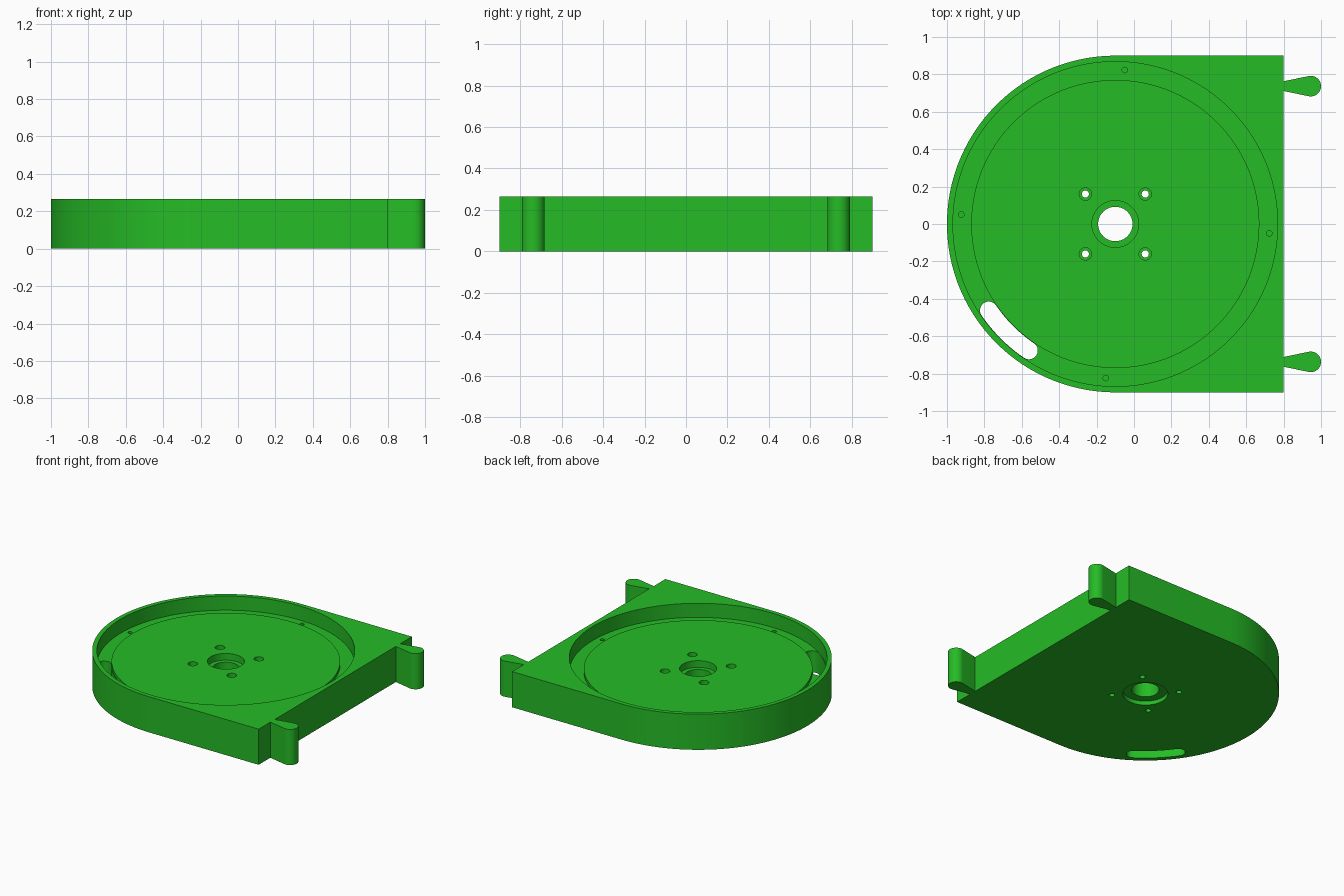
import bpy, bmesh, math
from math import cos, sin, pi, radians

if "Cube" in bpy.data.objects:
    bpy.data.objects.remove(bpy.data.objects["Cube"])

H = 0.265            # overall height
CX = -0.1            # centre of the round pocket
LEDGE, FLOOR = 0.16, 0.185

green = bpy.data.materials.new("green")
green.diffuse_color = (0.019, 0.50, 0.019, 1)
green.use_nodes = True
green.node_tree.nodes["Principled BSDF"].inputs["Base Color"].default_value = green.diffuse_color


def arc(cx, cy, r, a0, a1, n):
    """Points on an arc, angles in degrees."""
    return [(cx + r * cos(radians(a0 + (a1 - a0) * i / n)),
             cy + r * sin(radians(a0 + (a1 - a0) * i / n))) for i in range(n + 1)]


def prism(name, pts, z0, z1):
    """Extrude a closed outline from z0 to z1."""
    bm = bmesh.new()
    face = bm.faces.new([bm.verts.new((x, y, z0)) for x, y in pts])
    res = bmesh.ops.extrude_face_region(bm, geom=[face])
    top = [v for v in res["geom"] if isinstance(v, bmesh.types.BMVert)]
    bmesh.ops.translate(bm, verts=top, vec=(0, 0, z1 - z0))
    bmesh.ops.recalc_face_normals(bm, faces=bm.faces[:])
    me = bpy.data.meshes.new(name)
    bm.to_mesh(me)
    bm.free()
    me.materials.append(green)
    ob = bpy.data.objects.new(name, me)
    bpy.context.collection.objects.link(ob)
    return ob


def cylinder(name, x, y, r, z0, z1, n=32):
    return prism(name, arc(x, y, r, 0, 360, n)[:-1], z0, z1)


def combine(target, tool, operation="DIFFERENCE"):
    """Apply a boolean and discard the tool object."""
    tool.hide_render = True
    mod = target.modifiers.new("cut", "BOOLEAN")
    mod.operation, mod.solver, mod.object = operation, "EXACT", tool
    bpy.context.view_layer.objects.active = target
    bpy.ops.object.modifier_apply(modifier=mod.name)
    bpy.data.objects.remove(tool)


def smooth(ob):
    bpy.ops.object.select_all(action="DESELECT")
    ob.select_set(True)
    bpy.context.view_layer.objects.active = ob
    bpy.ops.object.shade_smooth_by_angle(angle=radians(30))


# Housing: half-round outline with a square end
body = prism("housing", arc(CX, 0, 0.9, 90, 270, 96) + [(0.8, -0.9), (0.8, 0.9)], 0, H)

# Round pocket with a raised floor disc, leaving a channel around it
combine(body, cylinder("pocket", CX, 0, 0.868, LEDGE, H + 0.1, 160))
combine(body, cylinder("floor_disc", CX, 0, 0.77, 0.08, FLOOR, 160), "UNION")

# Central bore, recessed from above and below
combine(body, cylinder("bore", CX, 0, 0.092, -0.1, 0.4, 64))
combine(body, cylinder("upper_recess", CX, 0, 0.125, 0.135, 0.4, 64))
combine(body, cylinder("lower_recess", CX, 0, 0.152, -0.1, 0.03, 64))

# Four counterbored bolt holes
for sx in (-1, 1):
    for sy in (-1, 1):
        x, y = CX + sx * 0.16, sy * 0.16
        combine(body, cylinder("bolt_hole", x, y, 0.019, -0.1, 0.4))
        combine(body, cylinder("bolt_head_recess", x, y, 0.033, 0.09, 0.4))

# Four small blind holes in the channel
for i in range(4):
    a = radians(3.5 - 7 + 90 * i) + radians(0)
    combine(body, cylinder("pin_hole", CX + 0.825 * cos(a), 0.825 * sin(a), 0.015, 0.06, 0.4, 20))

# Curved slot through the channel
R, W, A0, A1 = 0.819, 0.047, 214.3, 235.7
e0 = (CX + R * cos(radians(A0)), R * sin(radians(A0)))
e1 = (CX + R * cos(radians(A1)), R * sin(radians(A1)))
slot = (arc(CX, 0, R + W, A0, A1, 16)
        + arc(*e1, W, A1, A1 + 180, 14)[1:-1]
        + arc(CX, 0, R - W, A1, A0, 16)
        + arc(*e0, W, A0 + 180, A0 + 360, 14)[1:-1])
combine(body, prism("slot", slot, -0.1, 0.22))
smooth(body)

# Two teardrop lugs on the square end
for name, y in (("front_lug", -0.737), ("back_lug", 0.737)):
    pts = [(0.8, y - 0.026)] + arc(0.945, y, 0.055, -102, 102, 32) + [(0.8, y + 0.026)]
    smooth(prism(name, pts, 0, H))
